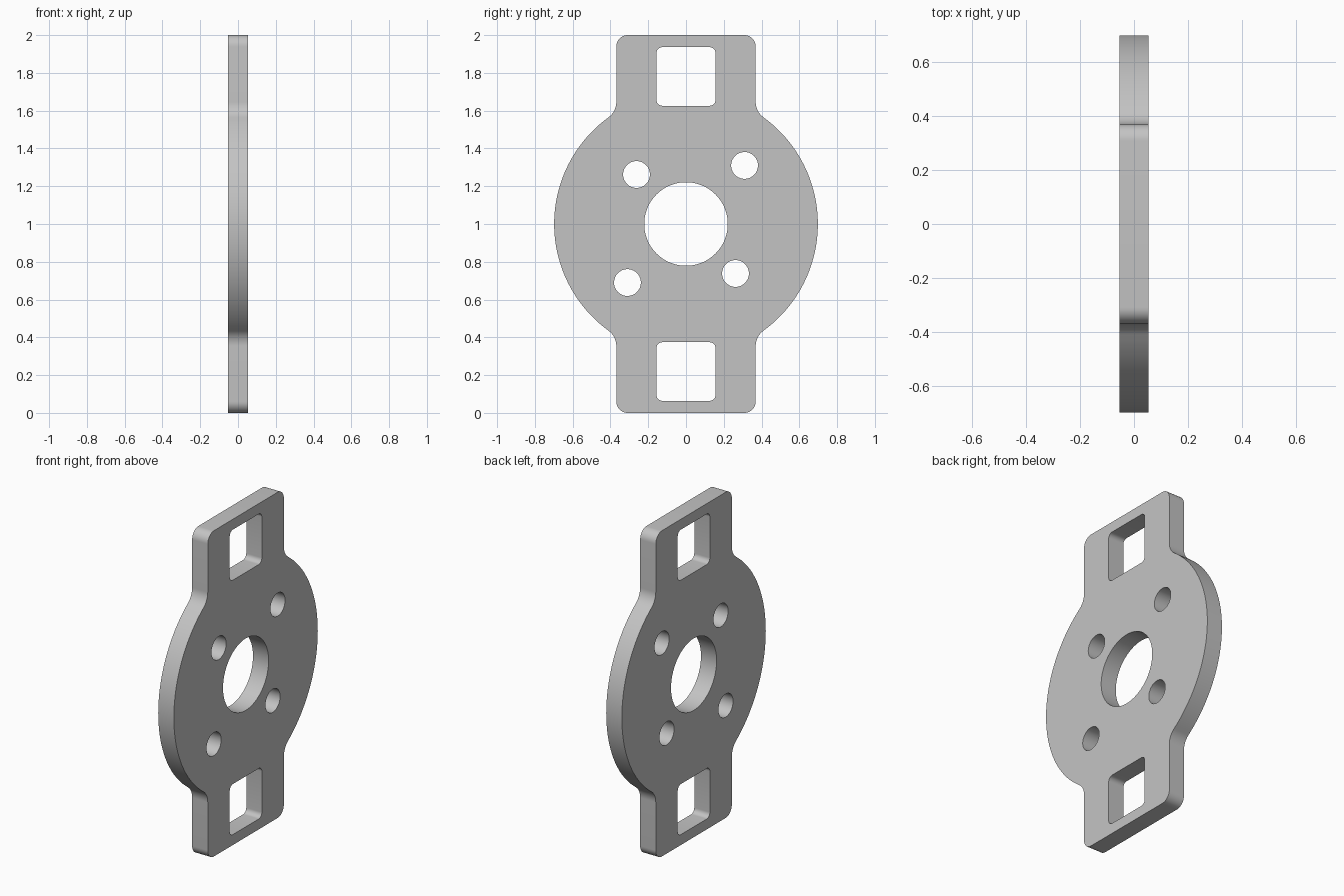
import bpy
from math import atan2, cos, hypot, pi, sin, sqrt
from mathutils import Matrix

cube = bpy.data.objects.get("Cube")
if cube:
    bpy.data.objects.remove(cube, do_unlink=True)

DISC_R, TAB_HALF, TAB_END = 0.698, 0.369, 1.0
FILLET, CORNER, THICK = 0.1, 0.06, 0.106


def arc(cx, cy, r, start, end, steps):
    """Points along an arc, both ends included."""
    angles = [start + (end - start) * i / steps for i in range(steps + 1)]
    return [(cx + r * cos(a), cy + r * sin(a)) for a in angles]


def circle(cx, cy, r, steps):
    return arc(cx, cy, r, 0, 2 * pi, steps)[:-1]


def rounded_rect(cx, cy, half_w, half_h, r):
    pts = []
    for i, (sx, sy) in enumerate([(1, 1), (-1, 1), (-1, -1), (1, -1)]):
        pts += arc(cx + sx * (half_w - r), cy + sy * (half_h - r), r,
                   i * pi / 2, (i + 1) * pi / 2, 8)
    return pts


def outline():
    """Disc with two filleted, round-cornered tabs, mirrored from a quarter."""
    fx = TAB_HALF + FILLET
    fy = sqrt((DISC_R + FILLET) ** 2 - fx ** 2)
    a = atan2(fy, fx)
    quarter = arc(0, 0, DISC_R, 0, a, 28)
    quarter += arc(fx, fy, FILLET, pi + a, pi, 12)[1:]
    quarter += arc(TAB_HALF - CORNER, TAB_END - CORNER, CORNER, 0, pi / 2, 10)
    half = quarter + [(-x, y) for x, y in reversed(quarter)]
    pts = half + [(-x, -y) for x, y in half]
    # Drop the doubled points where the halves meet
    return [p for i, p in enumerate(pts)
            if hypot(p[0] - pts[i - 1][0], p[1] - pts[i - 1][1]) > 1e-5]


# Plate profile: outline, centre bore, tab windows, screw holes
loops = [outline(), circle(0, 0, 0.221, 96)]
loops += [rounded_rect(0, s * 0.781, 0.156, 0.155, 0.03) for s in (1, -1)]
for d, s in [(0.31, 1), (-0.31, 1), (0.262, -1), (-0.262, -1)]:
    loops.append(circle(d, s * d, 0.071, 48))

curve = bpy.data.curves.new("mounting_plate", "CURVE")
curve.dimensions = "2D"
curve.fill_mode = "BOTH"
curve.extrude = THICK / 2
for pts in loops:
    spline = curve.splines.new("POLY")
    spline.points.add(len(pts) - 1)
    for point, (x, y) in zip(spline.points, pts):
        point.co = (x, y, 0, 1)
    spline.use_cyclic_u = True

plate = bpy.data.objects.new("mounting_plate", curve)
bpy.context.collection.objects.link(plate)
bpy.ops.object.select_all(action="DESELECT")
plate.select_set(True)
bpy.context.view_layer.objects.active = plate
bpy.ops.object.convert(target="MESH")
plate = bpy.context.object

# Stand the plate up, facing along x
plate.data.transform(Matrix(((0, 0, 1, 0), (1, 0, 0, 0), (0, 1, 0, TAB_END), (0, 0, 0, 1))))
bpy.ops.object.mode_set(mode="EDIT")
bpy.ops.mesh.select_all(action="SELECT")
bpy.ops.mesh.remove_doubles(threshold=0.0001)
bpy.ops.mesh.normals_make_consistent(inside=False)
bpy.ops.object.mode_set(mode="OBJECT")
bpy.ops.object.shade_smooth_by_angle(angle=pi / 6)

# Plain grey metal
grey = bpy.data.materials.new("light_grey")
grey.use_nodes = True
color = (0.55, 0.55, 0.55, 1)
grey.diffuse_color = color
grey.node_tree.nodes["Principled BSDF"].inputs["Base Color"].default_value = color
plate.data.materials.clear()
plate.data.materials.append(grey)
